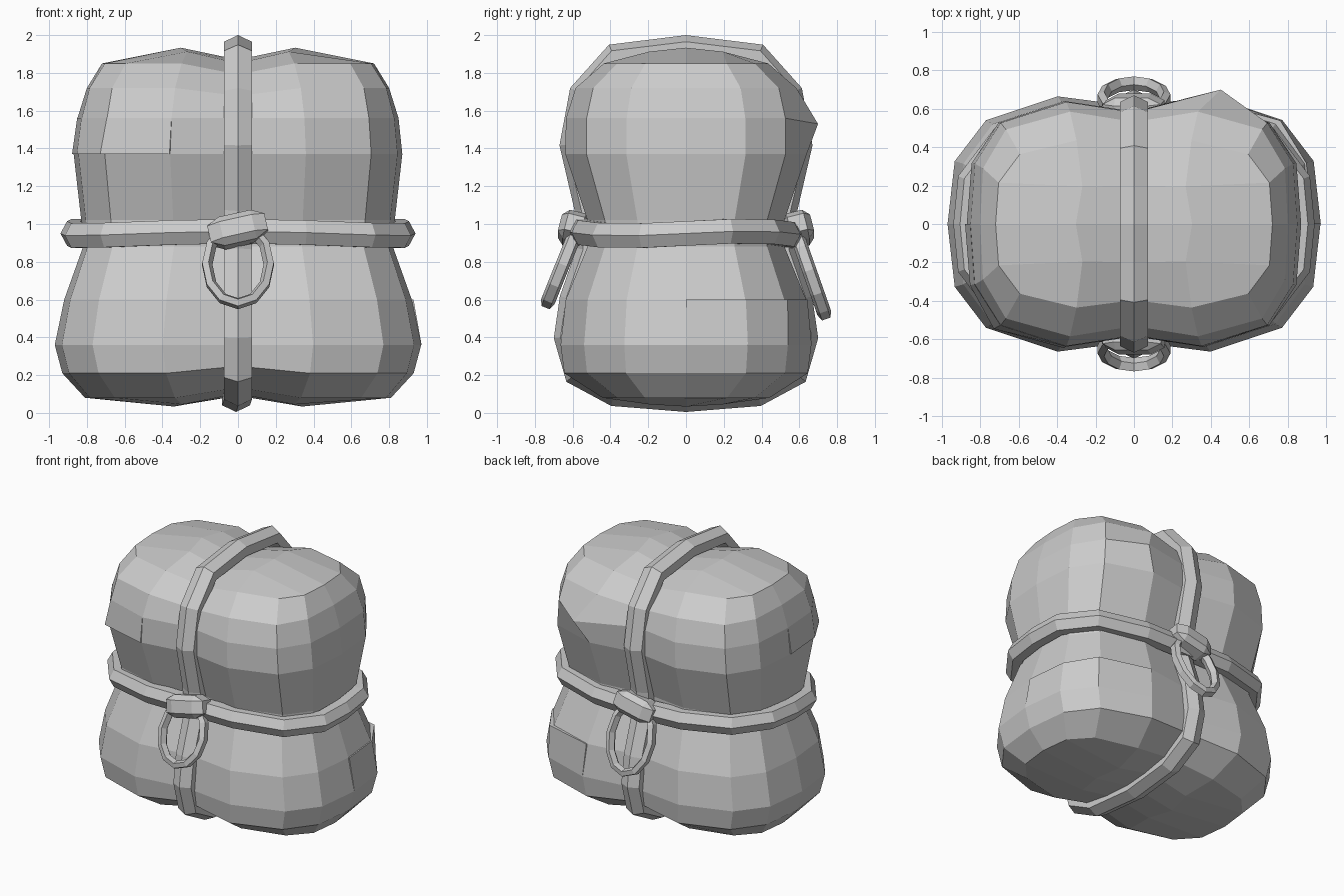
import bpy, bmesh, math
from mathutils import Vector

cube = bpy.data.objects.get("Cube")
if cube:
    bpy.data.objects.remove(cube, do_unlink=True)

grey = bpy.data.materials.new("warm_grey_cloth")
grey.use_nodes = True
COLOUR = (0.6, 0.6, 0.6, 1)
grey.diffuse_color = COLOUR
grey.node_tree.nodes["Principled BSDF"].inputs["Base Color"].default_value = COLOUR


def finish(name, bm):
    """Turn a bmesh into a flat shaded object."""
    bmesh.ops.recalc_face_normals(bm, faces=bm.faces)
    mesh = bpy.data.meshes.new(name)
    bm.to_mesh(mesh)
    bm.free()
    mesh.materials.append(grey)
    obj = bpy.data.objects.new(name, mesh)
    bpy.context.collection.objects.link(obj)
    return obj


# Bundle outline at each level: height, half width, half depth, squareness
LEVELS = [(0.08, 0.81, 0.45, 3.2), (0.21, 0.93, 0.66, 3.0),
          (0.36, 0.97, 0.68, 3.0), (0.60, 0.92, 0.65, 3.1),
          (0.88, 0.82, 0.53, 3.3), (1.02, 0.83, 0.53, 3.3),
          (1.37, 0.87, 0.65, 3.3), (1.56, 0.85, 0.645, 3.4),
          (1.72, 0.80, 0.59, 3.8), (1.85, 0.72, 0.44, 3.6)]
BOTTOM, TOP = 0.03, 1.94
US = [-1, -0.42, 0, 0.42, 1]
VS = [-1, -0.5, 0, 0.5, 1]
LAST = len(LEVELS) - 1


def bundle_point(u, v, k, swell=1.0):
    """Rounded-square outline, pinched in the middle by the cord."""
    z, hx, hy, n = LEVELS[k]
    m = max(abs(u), abs(v))
    r = m / (abs(u) ** n + abs(v) ** n) ** (1 / n) if m else 0
    dome = (1 - abs(u) ** 3) * (1 - v * v) if m < 1 else 0
    if k == 0:
        z += (BOTTOM - z) * dome
    elif k == LAST:
        z += (TOP - z) * dome
    x, y = u * r * hx * swell, v * r * hy * swell
    if u == 0:
        y *= 0.9
        mid = 0.5 if z < 0.95 else 1.4
        if z < 0.35 or z > 1.6:
            z = mid + (z - mid) * 0.87
    if 0 < u < 1 and v == 1 and 1.5 < z < 1.6:   # cloth bulging at the back
        x, y, z = x + 0.1, y * 1.1, z - 0.03
    return Vector((x, y, z))


# Cloth bundle
bm = bmesh.new()
cache = {}


def vert(i, j, k):
    if (i, j, k) not in cache:
        cache[i, j, k] = bm.verts.new(bundle_point(US[i], VS[j], k))
    return cache[i, j, k]


for a in range(4):
    for k in range(LAST):
        for e in (0, 4):
            bm.faces.new([vert(a, e, k), vert(a + 1, e, k),
                          vert(a + 1, e, k + 1), vert(a, e, k + 1)])
            bm.faces.new([vert(e, a, k), vert(e, a + 1, k),
                          vert(e, a + 1, k + 1), vert(e, a, k + 1)])
    for b in range(4):
        for k in (0, LAST):
            bm.faces.new([vert(a, b, k), vert(a + 1, b, k),
                          vert(a + 1, b + 1, k), vert(a, b + 1, k)])
finish("cloth_bundle", bm)


def fold(name, sx, sy, lip, root):
    """Cloth fold round a corner, lifted at the lip and flush at the root."""
    bm = bmesh.new()
    rows = []
    for n, (u, v) in enumerate([(0.42, 1), (1, 1), (1, 0.5), (1, 0)]):
        u, v = u * sx, v * sy
        lift = 1.035 if n == 1 else 1.01
        rows.append([bm.verts.new(p) for p in (
            bundle_point(u, v, root, 1.002), bundle_point(u, v, lip, lift),
            bundle_point(u, v, lip, 0.95))])
    for p, q in zip(rows, rows[1:]):
        for n in range(3):
            m = (n + 1) % 3
            bm.faces.new([p[n], q[n], q[m], p[m]])
    bm.faces.new(rows[0])
    bm.faces.new(rows[-1])
    finish(name, bm)


fold("upper_cloth_fold", -1, -1, 6, 7)
fold("lower_cloth_fold", 1, 1, 3, 2)


def cord(name, path, normal, wide, thick, sides=6):
    """Closed faceted tube along a flat loop."""
    bm = bmesh.new()
    normal = Vector(normal).normalized()
    path = [Vector(p) for p in path]
    count = len(path)
    rings = []
    for n, p in enumerate(path):
        tangent = (path[(n + 1) % count] - path[n - 1]).normalized()
        out = tangent.cross(normal)
        ring = []
        for s in range(sides):
            t = math.tau * s / sides
            ring.append(bm.verts.new(p + out * thick * math.cos(t)
                                     + normal * wide * math.sin(t)))
        rings.append(ring)
    for n in range(count):
        a, b = rings[n], rings[(n + 1) % count]
        for s in range(sides):
            e = (s + 1) % sides
            bm.faces.new([a[s], b[s], b[e], a[e]])
    return finish(name, bm)


# Waist cord
waist = []
for n in range(16):
    t = math.tau * n / 16
    c, s = math.cos(t), math.sin(t)
    r = (abs(c) ** 3 + abs(s) ** 3) ** (-1 / 3)
    waist.append((0.87 * r * c, 0.55 * r * s, 0.95 + 0.012 * math.sin(3 * t)))
cord("waist_cord", waist, (0, 0, 1), 0.075, 0.07)

# Upright cord, front half then mirrored to the back
half = [(0.38, 1.885), (0.55, 1.69), (0.60, 1.42), (0.52, 1.08), (0.51, 0.86),
        (0.60, 0.60), (0.63, 0.40), (0.58, 0.21), (0.38, 0.105)]
loop = ([(0, 0, 1.93)] + [(0, -y, z) for y, z in half] + [(-0.01, 0, 0.075)]
        + [(0, y, z) for y, z in reversed(half)])
cord("upright_cord", loop, (1, 0, 0), 0.085, 0.07)


# Knots and hanging loops, front and back
def knot(name, side):
    bm = bmesh.new()
    bmesh.ops.create_cube(bm, size=1)
    bmesh.ops.bevel(bm, geom=bm.edges[:], offset=0.22, segments=1, affect='EDGES')
    obj = finish(name, bm)
    obj.scale = (0.31, 0.16, 0.16)
    obj.location = (0, side * 0.59, 0.97)
    obj.rotation_euler = (side * 0.25, -0.22, 0)


def hanging_loop(name, side, low):
    top, bottom = Vector((0, side * 0.57, 0.99)), Vector((0, side * 0.735, low))
    mid, drop = (top + bottom) / 2, (top - bottom) / 2
    across = Vector((0.165, 0, 0))
    path = [mid + across * math.sin(math.tau * n / 12)
            + drop * math.cos(math.tau * n / 12) for n in range(12)]
    cord(name, path, across.cross(drop), 0.04, 0.03, 5)


for label, side, low in (("front", -1, 0.58), ("back", 1, 0.52)):
    knot(label + "_knot", side)
    hanging_loop(label + "_loop", side, low)
